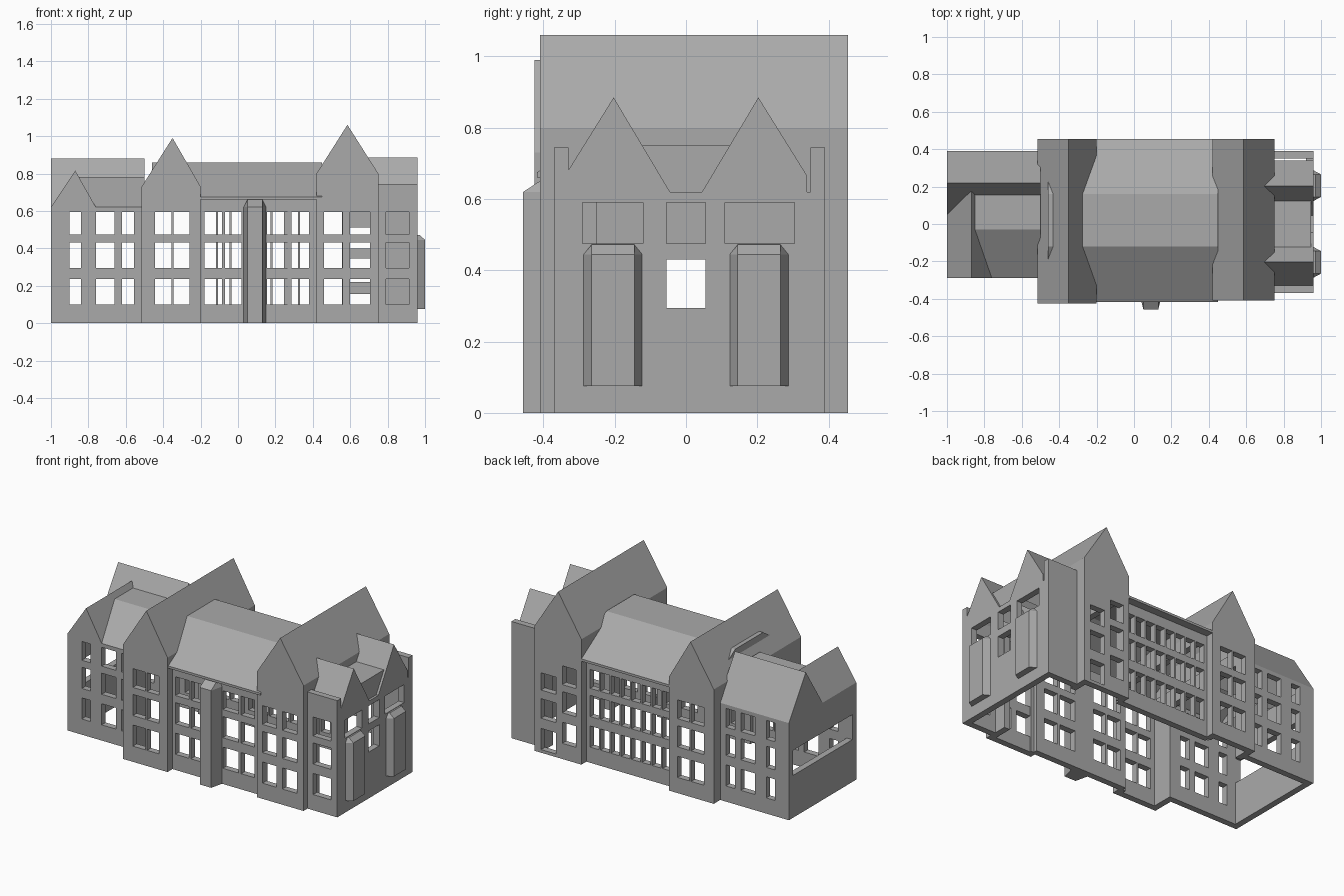
import bpy
import bmesh

cube = bpy.data.objects.get("Cube")
if cube:
    bpy.data.objects.remove(cube, do_unlink=True)

stone = bpy.data.materials.new("stone_grey")
stone.use_nodes = True
GREY = (0.4, 0.4, 0.4, 1)
stone.diffuse_color = GREY
stone.node_tree.nodes["Principled BSDF"].inputs["Base Color"].default_value = GREY

THICK = 0.04
ROWS = [(0.10, 0.235), (0.295, 0.43), (0.475, 0.595)]
STAIR_ROWS = [(0.02, 0.155), (0.22, 0.345), (0.40, 0.51)]
FRONT, BACK, RIGHT, LEFT = ("x", -1), ("x", 1), ("y", -1), ("y", 1)


def finish(name, bm):
    mesh = bpy.data.meshes.new(name)
    bm.to_mesh(mesh)
    bm.free()
    obj = bpy.data.objects.new(name, mesh)
    mesh.materials.append(stone)
    bpy.context.collection.objects.link(obj)
    return obj


def windows(columns, rows=ROWS):
    return [(a, b, lo, hi) for a, b in columns for lo, hi in rows]


def wall(name, facing, pos, start, end, top, holes=()):
    """Upright wall with rectangular openings, thickened inwards."""
    axis, offset = facing
    us = sorted({start, end, *[h[0] for h in holes], *[h[1] for h in holes]})
    zs = sorted({0, top, *[h[2] for h in holes], *[h[3] for h in holes]})
    bm = bmesh.new()
    verts = {}

    def vert(u, z):
        if (u, z) not in verts:
            verts[u, z] = bm.verts.new((u, pos, z) if axis == "x" else (pos, u, z))
        return verts[u, z]

    for a, b in zip(us, us[1:]):
        for lo, hi in zip(zs, zs[1:]):
            u, z = (a + b) / 2, (lo + hi) / 2
            if any(h[0] < u < h[1] and h[2] < z < h[3] for h in holes):
                continue
            bm.faces.new([vert(a, lo), vert(b, lo), vert(b, hi), vert(a, hi)])
    obj = finish(name, bm)
    mod = obj.modifiers.new("thickness", "SOLIDIFY")
    mod.thickness = THICK
    mod.offset = offset


def roof(name, axis, profile, start, end):
    """Roof shell: profile swept along an axis, with closed gable ends."""
    bm = bmesh.new()
    rings = []
    for p in (start, end):
        rings.append([bm.verts.new((p, c, z) if axis == "x" else (c, p, z))
                      for c, z in profile])
    r0, r1 = rings
    for i in range(len(profile) - 1):
        bm.faces.new([r0[i], r0[i + 1], r1[i + 1], r1[i]])
    bm.faces.new(r0)
    bm.faces.new(r1[::-1])
    bmesh.ops.recalc_face_normals(bm, faces=bm.faces)
    # Keep the slopes facing up
    slopes = [f for f in bm.faces if abs(f.normal.z) > 0.1]
    if slopes and slopes[0].normal.z < 0:
        bmesh.ops.reverse_faces(bm, faces=bm.faces)
    return finish(name, bm)


def bay(name, axis, centre, half, slope, wall_pos, out_pos, z0, z1, z2):
    """Projecting bay with splayed sides and a sloping cap."""
    bm = bmesh.new()
    inner = half - slope
    cap_pos = wall_pos + (out_pos - wall_pos) * 0.25
    plan = [(-half, wall_pos), (-inner, out_pos), (inner, out_pos), (half, wall_pos)]
    cap = [(-inner, wall_pos), (-inner, cap_pos), (inner, cap_pos), (inner, wall_pos)]
    rings = []
    for pts, z in ((plan, z0), (plan, z1), (cap, z2)):
        rings.append([bm.verts.new((centre + u, d, z) if axis == "x"
                                   else (d, centre + u, z)) for u, d in pts])
    for a, b in zip(rings, rings[1:]):
        for i in range(4):
            j = (i + 1) % 4
            bm.faces.new([a[i], a[j], b[j], b[i]])
    bm.faces.new(rings[0][::-1])
    bm.faces.new(rings[-1])
    bmesh.ops.recalc_face_normals(bm, faces=bm.faces)
    finish(name, bm)


def box(name, x0, x1, y0, y1, z0, z1):
    bm = bmesh.new()
    bmesh.ops.create_cube(bm, size=1)
    for v in bm.verts:
        v.co = (x1 if v.co.x > 0 else x0, y1 if v.co.y > 0 else y0,
                z1 if v.co.z > 0 else z0)
    finish(name, bm)


# Window columns
wing_cols = [(-0.90, -0.84), (-0.76, -0.66), (-0.62, -0.555)]
tall_a_cols = [(-0.445, -0.355), (-0.345, -0.26)]
centre_cols = [(-0.18, -0.085), (-0.07, 0.02), (0.155, 0.265), (0.285, 0.38)]
back_cols = [(-0.18 + 0.073 * i, -0.118 + 0.073 * i) for i in range(8)]
passage = [(-0.25, 0.33, 0, 0.6)]

# Left wing
wall("left_wing_front", FRONT, -0.29, -1, -0.5, 0.62, windows(wing_cols))
wall("left_wing_back", BACK, 0.39, -1, -0.5, 0.62, windows(wing_cols))
wall("left_wing_end", LEFT, -1, -0.29, 0.39, 0.62, [(-0.25, 0.35, 0.27, 0.43)])
roof("left_wing_back_roof", "x", [(0.05, 0.62), (0.22, 0.88), (0.39, 0.62)], -1, -0.5)
roof("left_wing_front_gable", "y", [(-1, 0.62), (-0.87, 0.815), (-0.76, 0.62)], -0.29, 0.17)
roof("left_wing_main_roof", "x",
     [(-0.29, 0.62), (-0.03, 0.78), (0.17, 0.78), (0.17, 0.62)], -0.87, -0.5)

# Left cross wing
wall("left_cross_front", FRONT, -0.425, -0.515, -0.2, 0.73, windows(tall_a_cols))
wall("left_cross_back", BACK, 0.455, -0.515, -0.2, 0.73, windows(tall_a_cols))
wall("left_cross_outer_side", LEFT, -0.515, -0.425, 0.455, 0.73, passage)
wall("left_cross_inner_side", RIGHT, -0.2, -0.425, 0.455, 0.73, [(-0.36, 0.39, 0, 0.66)])
roof("left_cross_roof", "y", [(-0.515, 0.73), (-0.35, 0.99), (-0.2, 0.73)], -0.425, 0.455)

# Central block with flat-topped roof and eaves
wall("centre_front", FRONT, -0.375, -0.22, 0.44, 0.67, windows(centre_cols))
wall("centre_back", BACK, 0.405, -0.22, 0.44, 0.67, windows(back_cols))
roof("centre_roof", "x",
     [(-0.418, 0.675), (-0.12, 0.86), (0.16, 0.86), (0.455, 0.675)], -0.46, 0.45)
box("front_eave", -0.2, 0.45, -0.418, -0.34, 0.66, 0.675)
box("back_eave", -0.2, 0.45, 0.37, 0.455, 0.66, 0.675)
bay("front_bay", "x", 0.09, 0.06, 0.02, -0.375, -0.457, 0, 0.62, 0.66)

# Right cross wing
wall("right_cross_front", FRONT, -0.41, 0.42, 0.75, 0.8,
     windows([(0.455, 0.56), (0.6, 0.705)]))
wall("right_cross_back", BACK, 0.455, 0.42, 0.75, 0.8,
     windows([(0.455, 0.555)]) + windows([(0.6, 0.705)], STAIR_ROWS))
wall("right_cross_inner_side", LEFT, 0.42, -0.41, 0.455, 0.8, [(-0.36, 0.39, 0, 0.66)])
wall("right_cross_outer_side", RIGHT, 0.75, -0.41, 0.455, 0.8, passage)
roof("right_cross_roof", "y", [(0.42, 0.8), (0.585, 1.06), (0.75, 0.8)], -0.41, 0.455)

# Right wing with parapets and twin gables
wall("right_wing_front", FRONT, -0.37, 0.74, 0.96, 0.745, windows([(0.79, 0.915)]))
wall("right_wing_back", BACK, 0.39, 0.74, 0.96, 0.745)
wall("right_wing_end", RIGHT, 0.96, -0.37, 0.39, 0.62,
     [(-0.29, -0.12, 0.475, 0.59), (-0.055, 0.055, 0.475, 0.59),
      (0.11, 0.305, 0.475, 0.59), (-0.055, 0.055, 0.295, 0.43)])
for side, label in ((-1, "front"), (1, "back")):
    roof("right_wing_" + label + "_gable", "x",
         [(side * 0.34, 0.62), (side * 0.34, 0.665), (side * 0.203, 0.885),
          (side * 0.045, 0.62)], 0.66, 0.96)
    bay("end_bay_" + label, "y", side * 0.205, 0.082, 0.022, 0.96, 1.0,
        0.075, 0.445, 0.472)
roof("right_wing_flat_roof", "x",
     [(-0.13, 0.6), (-0.13, 0.75), (0.13, 0.75), (0.13, 0.6)], 0.72, 0.945)
